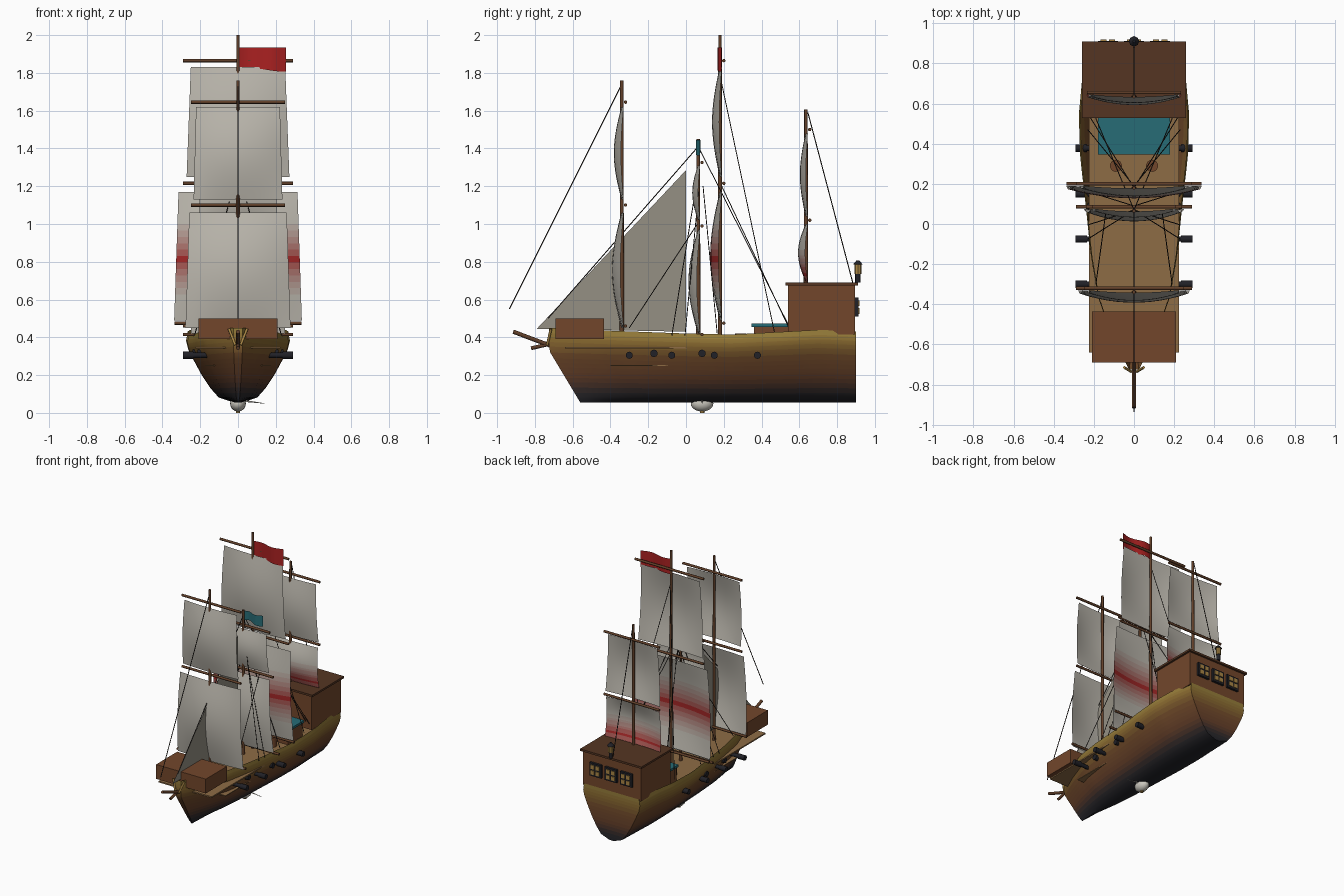
import bpy, bmesh, math
from mathutils import Vector

if "Cube" in bpy.data.objects:
    bpy.data.objects.remove(bpy.data.objects["Cube"])

MATS = {}
def mat(name, c):
    if name not in MATS:
        m = bpy.data.materials.new(name)
        m.diffuse_color = (*c, 1)
        m.use_nodes = True
        m.node_tree.nodes["Principled BSDF"].inputs["Base Color"].default_value = m.diffuse_color
        MATS[name] = m
    return MATS[name]

WOOD = mat("wood", (.17, .062, .024)); SPAR = mat("spar", (.12, .05, .022))
DARK = mat("dark_wood", (.09, .036, .016)); DECK = mat("deck", (.27, .15, .06))
IRON = mat("iron", (.015, .015, .02)); ROPE = mat("rope", (.025, .02, .017))
TEAL = mat("teal", (.02, .15, .18)); RED = mat("red", (.4, .015, .015))
GOLD = mat("gold", (.4, .24, .06)); WHITE = mat("white", (.6, .58, .52))

def lerp(a, b, t): return a + (b - a) * t
def table(pts, x):
    for (x0, y0), (x1, y1) in zip(pts, pts[1:]):
        if x <= x1:
            return lerp(y0, y1, (x - x0) / (x1 - x0))
    return pts[-1][1]

def obj(name, bm, mats, smooth=None):
    bmesh.ops.recalc_face_normals(bm, faces=bm.faces)
    me = bpy.data.meshes.new(name)
    bm.to_mesh(me); bm.free()
    o = bpy.data.objects.new(name, me)
    bpy.context.collection.objects.link(o)
    for m in mats: me.materials.append(m)
    if smooth:
        bpy.context.view_layer.objects.active = o
        o.select_set(True)
        bpy.ops.object.shade_smooth_by_angle(angle=math.radians(smooth))
        o.select_set(False)
    return o

def box(name, lo, hi, m):
    bm = bmesh.new()
    bmesh.ops.create_cube(bm, size=1)
    for v in bm.verts:
        v.co = [lerp(lo[i], hi[i], v.co[i] + .5) for i in range(3)]
    return obj(name, bm, [m])

def rod(name, a, b, r, m, r2=None, seg=10):
    a, b = Vector(a), Vector(b)
    bm = bmesh.new()
    bmesh.ops.create_cone(bm, cap_ends=True, segments=seg, radius1=r,
                          radius2=r if r2 is None else r2, depth=(b - a).length)
    q = (b - a).to_track_quat('Z', 'Y')
    for v in bm.verts: v.co = q @ v.co + (a + b) / 2
    return obj(name, bm, [m], 40)

def ball(name, c, s, m):
    bm = bmesh.new()
    bmesh.ops.create_uvsphere(bm, u_segments=16, v_segments=10, radius=1)
    for v in bm.verts: v.co = [c[i] + v.co[i] * s[i] for i in range(3)]
    return obj(name, bm, [m], 60)

# Hull: loft of half sections, colour fading from keel to rail
F = [(0, .08), (.07, .37), (.2, .53), (.4, .71), (.59, .85), (.75, .96), (.87, 1), (1, .97)]
BEAM = [(0, .025), (.06, .075), (.12, .12), (.22, .178), (.35, .215), (.5, .24), (.65, .268),
        (.78, .275), (.88, .26), (1, .24)]
SHEER = [(0, .45), (.2, .435), (.45, .42), (.6, .415), (.88, .44), (1, .43)]
levels = [0, .035, .07, .13, .2, .27, .33, .4, .47, .53, .59, .67, .75, .81, .87, .93, 1]
FADE = [(0, (.015, .016, .022)), (.14, (.025, .022, .024)), (.36, (.13, .05, .022)),
        (.62, (.17, .07, .024)), (.85, (.26, .15, .03)), (1, (.32, .22, .045))]
hull_mats = [mat("hull_%d" % i, [table([(t, c[k]) for t, c in FADE], (a + b) / 2) for k in range(3)])
             for i, (a, b) in enumerate(zip(levels, levels[1:]))]
bm = bmesh.new()
rings = []
NS = 32
for i in range(NS + 1):
    s = i / NS
    half = []
    for t in levels:
        z = lerp(.055, table(SHEER, s), t)
        y0 = table([(.055, -.56), (.33, -.725), (.5, -.725)], z)
        half.append((table(BEAM, s) * table(F, t), lerp(y0, .9, s), z))
    rings.append([[bm.verts.new((k * x, y, z)) for x, y, z in half] for k in (1, -1)])
for a, b in zip(rings, rings[1:]):
    for k in (0, 1):
        for j in range(len(levels) - 1):
            bm.faces.new((a[k][j], b[k][j], b[k][j + 1], a[k][j + 1])).material_index = j
    bm.faces.new((a[0][0], b[0][0], b[1][0], a[1][0]))
for r in (rings[0], rings[-1]):
    for j in range(len(levels) - 1):
        bm.faces.new((r[0][j], r[0][j + 1], r[1][j + 1], r[1][j])).material_index = j
obj("hull", bm, hull_mats, 35)

# Decks and castles
box("main_deck", (-.225, -.64, .34), (.225, .82, .35), DECK)
box("lower_deck", (-.175, -.4, .247), (.175, .6, .253), DECK)
box("forecastle", (-.21, -.69, .39), (.21, -.435, .5), WOOD)
box("aftcastle", (-.245, .54, .415), (.245, .895, .68), WOOD)
box("aftcastle_roof", (-.26, .528, .675), (.26, .91, .69), DARK)
box("hatch", (-.17, .36, .35), (.17, .54, .455), WOOD)
box("hatch_cover", (-.18, .347, .455), (.18, .545, .472), TEAL)
for x in (-.09, .09):
    rod("barrel", (x, .29, .35), (x, .29, .42), .03, WOOD, seg=14)

# Stern windows and lantern
for x in (-.13, 0, .13):
    box("window_frame", (x - .05, .89, .51), (x + .05, .912, .61), IRON)
    for i in (-1, 1):
        for k in (-1, 1):
            cx, cz = x + i * .021, .56 + k * .021
            box("window_pane", (cx - .015, .905, cz - .015), (cx + .015, .918, cz + .015), GOLD)
rod("lantern_base", (0, .91, .69), (0, .91, .735), .014, IRON)
rod("lantern_glass", (0, .91, .735), (0, .91, .785), .018, GOLD, seg=8)
rod("lantern_cap", (0, .91, .785), (0, .91, .808), .026, IRON, .007, 8)

# Cannons and round port plugs
for k in (-1, 1):
    for y in (-.3, -.075, .15, .378):
        rod("cannon", (k * .14, y, .305), (k * .27, y, .305), .014, IRON)
        rod("cannon_muzzle", (k * .235, y, .305), (k * .292, y, .305), .019, IRON)
    for y, x in ((-.17, .215), (.085, .24)):
        rod("port_plug", (k * (x - .06), y, .315), (k * x, y, .315), .02, IRON)

# Bow spars
rod("bowsprit", (0, -.65, .33), (0, -.915, .43), .011, SPAR)
rod("beak_spar", (0, -.68, .375), (0, -.82, .342), .01, SPAR)
for k in (-1, 1):
    rod("bow_rail", (k * .015, -.735, .36), (k * .048, -.715, .445), .007, GOLD)

# Keel ornament
ball("keel_ornament", (0, .085, .05), (.042, .06, .043), WHITE)
rod("keel_ornament_tip", (0, .085, .03), (0, .085, 0), .012, GOLD)
rod("keel_ornament_fin", (.02, .085, .065), (.14, .085, .05), .006, WHITE, .001)

# Square sail: billowed grid, optional red fade centred at a height
SAILS = [mat("sail_%d" % i, [lerp(a, b, i / 6) for a, b in zip((.5, .475, .42), (.36, .02, .02))])
         for i in range(7)]
def sail(name, y0, z0, z1, w0, w1, bulge, red=None, spread=.2):
    bm = bmesh.new()
    NU, NV = 12, 20
    g = []
    for j in range(NV + 1):
        v = j / NV
        row = []
        for i in range(NU + 1):
            u = i / NU * 2 - 1
            c = 1 - u * u
            y = y0 + .01 - bulge * math.sin(math.pi * v) * (.35 + .65 * c) - .012 * c
            row.append(bm.verts.new((u * lerp(w0, w1, v), y, lerp(z0, z1, v))))
        g.append(row)
    for j in range(NV):
        z = lerp(z0, z1, (j + .5) / NV)
        m = 0 if red is None else round(6 * max(0, 1 - abs(z - red) / spread))
        for i in range(NU):
            bm.faces.new((g[j][i], g[j][i + 1], g[j + 1][i + 1], g[j + 1][i])).material_index = m
    obj(name, bm, SAILS, 60)

# Masts: name, y, bottom, top, yards (z, half length), sails
RIG = [
    ("fore", -.34, .3, 1.76, [(1.645, .25), (1.1, .25), (.46, .29)],
     [(1.13, 1.62, .235, .222, .04), (.45, 1.06, .278, .258, .05)]),
    ("middle", .065, .3, 1.45, [(1.325, .21), (.99, .24), (.415, .29)],
     [(1.02, 1.31, .21, .19, .03), (.42, .97, .25, .215, .05)]),
    ("main", .18, .3, 2.0, [(1.865, .29), (1.215, .29), (.475, .337)],
     [(1.25, 1.83, .272, .25, .04), (.49, 1.17, .338, .315, .05, .82, .2)]),
    ("mizzen", .635, .65, 1.605, [(1.5, .235), (1.02, .235)],
     [(1.04, 1.48, .23, .21, .03), (.695, 1.0, .235, .225, .04, .73, .14)]),
]
for n, y, zb, zt, yards, sails in RIG:
    rod(n + "_mast", (0, y, zb), (0, y, zt), .012, SPAR, .009)
    for z, w in yards:
        rod(n + "_yard", (-w, y + .02, z), (w, y + .02, z), .009, SPAR)
    for s in sails:
        sail(n + "_sail", y, *s)

# Triangular staysail
bm = bmesh.new()
bm.faces.new([bm.verts.new(p) for p in ((0, -.79, .445), (0, 0, .43), (0, 0, 1.285))])
obj("staysail", bm, [mat("staysail", (.3, .28, .23))])

# Flags: rippled strips
def flag(name, y, length, z0, z1, m):
    bm = bmesh.new()
    cols = []
    for i in range(13):
        t = i / 12
        dy, dz = .012 * math.sin(t * 7), .008 * math.sin(t * 5)
        cols.append([bm.verts.new((t * length, y + dy, z + (dz if z == z0 else 0))) for z in (z0, z1)])
    for a, b in zip(cols, cols[1:]):
        bm.faces.new((a[0], b[0], b[1], a[1]))
    obj(name, bm, [m], 60)
flag("red_flag", .18, .255, 1.815, 1.935, RED)
flag("teal_flag", .065, .16, 1.37, 1.445, TEAL)

# Rigging: centre stays, then mirrored shrouds
for a, b in [((-.34, 1.74), (-.935, .55)), ((.065, 1.41), (-.73, .5)), ((.645, 1.59), (.885, .68))]:
    rod("stay", (0, *a), (0, *b), .003, ROPE, seg=5)
for k in (-1, 1):
    for y, z, x, y2, z2 in [(.19, 1.74, .23, .47, .42), (.18, 1.22, .23, .55, .44), (.07, 1.4, .2, .55, .45),
                            (.07, 1.3, .23, -.075, .41), (.07, 1.2, .23, -.005, .41),
                            (.09, 1.2, .24, .165, .42)]:
        rod("shroud", (0, y, z), (k * x, y2, z2), .0025, ROPE, seg=5)
    rod("deck_line", (k * .14, .06, 1.0), (k * .19, -.3, .45), .0025, ROPE, seg=5)
